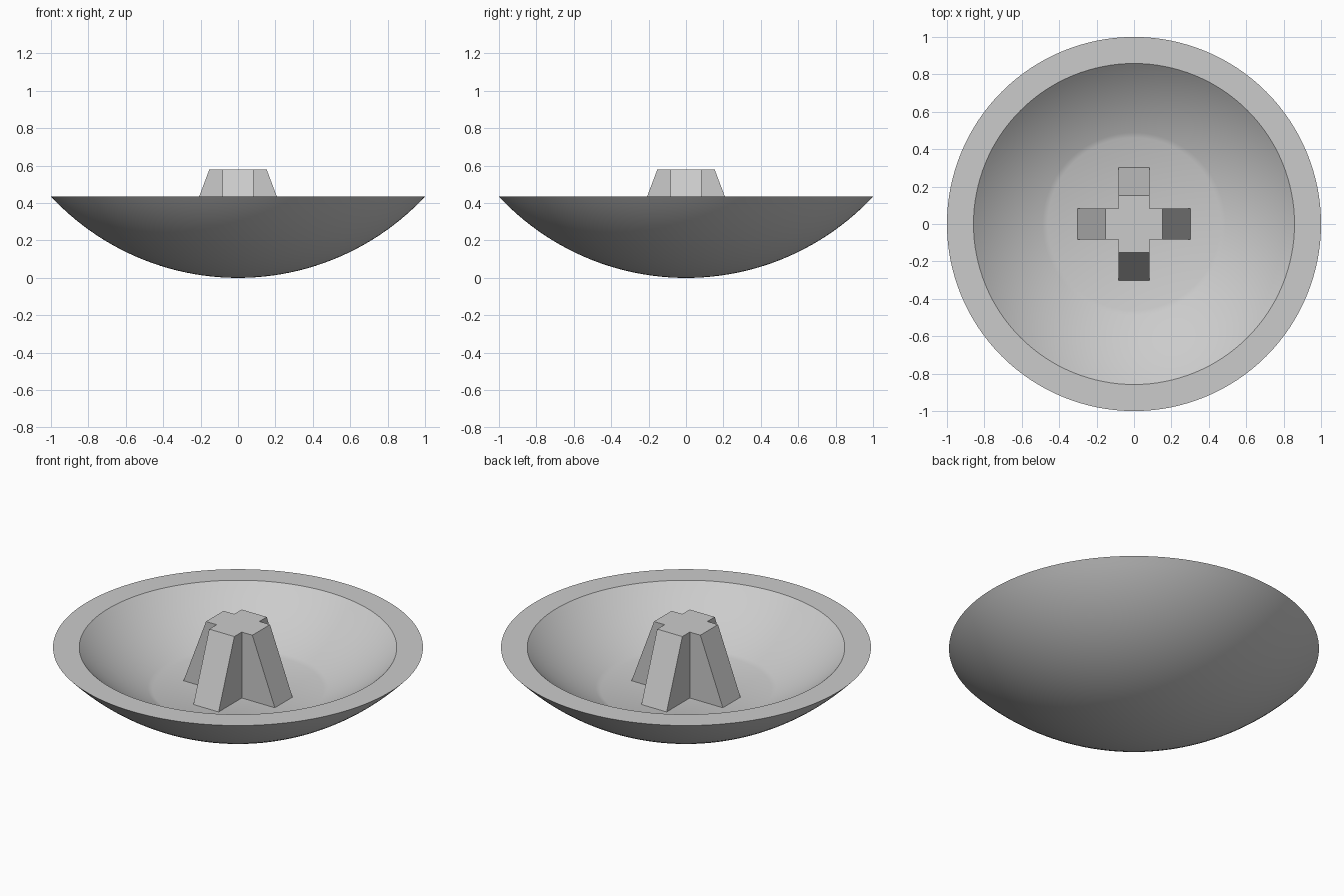
import bpy, bmesh, math

if "Cube" in bpy.data.objects:
    bpy.data.objects.remove(bpy.data.objects["Cube"])

grey = bpy.data.materials.new("plain_grey")
grey.diffuse_color = (0.6, 0.6, 0.6, 1)
grey.use_nodes = True
grey.node_tree.nodes["Principled BSDF"].inputs["Base Color"].default_value = grey.diffuse_color

SEGMENTS = 128
CENTRE_Z = 1.367     # shared centre of the inner and outer spheres
RIM_Z = 0.435
FLOOR_Z = 0.187
OUTER_R, INNER_R = 1.367, 1.267


def arc(radius, z_from, z_to, steps):
    """Points (r, z) on a sphere of given radius, between two heights."""
    a0 = math.acos(min(1, (CENTRE_Z - z_from) / radius))
    a1 = math.acos(min(1, (CENTRE_Z - z_to) / radius))
    angles = [a0 + (a1 - a0) * i / steps for i in range(steps + 1)]
    return [(radius * math.sin(a), CENTRE_Z - radius * math.cos(a)) for a in angles]


def finish(bm, name, smooth):
    bmesh.ops.remove_doubles(bm, verts=bm.verts, dist=1e-5)
    bmesh.ops.recalc_face_normals(bm, faces=bm.faces)
    mesh = bpy.data.meshes.new(name)
    bm.to_mesh(mesh)
    bm.free()
    obj = bpy.data.objects.new(name, mesh)
    bpy.context.collection.objects.link(obj)
    mesh.materials.append(grey)
    if smooth:
        bpy.ops.object.select_all(action='DESELECT')
        obj.select_set(True)
        bpy.context.view_layer.objects.active = obj
        bpy.ops.object.shade_smooth_by_angle(angle=math.radians(30))
    return obj


# Bowl: outer dome, flat rim, inner dome and flat floor, spun round z
profile = arc(OUTER_R, 0, RIM_Z, 24) + arc(INNER_R, RIM_Z, FLOOR_Z, 16) + [(0, FLOOR_Z)]
bm = bmesh.new()
verts = [bm.verts.new((r, 0, z)) for r, z in profile]
edges = [bm.edges.new(pair) for pair in zip(verts, verts[1:])]
bmesh.ops.spin(bm, geom=verts + edges, cent=(0, 0, 0), axis=(0, 0, 1),
               angle=math.tau, steps=SEGMENTS, use_merge=True)
finish(bm, "bowl", True)


# Cross-shaped post: arms taper inwards towards the top
def cross_ring(bm, reach, z, half=0.083):
    ring = []
    for q in range(4):
        c, s = math.cos(q * math.pi / 2), math.sin(q * math.pi / 2)
        for x, y in ((reach, -half), (reach, half), (half, half)):
            ring.append(bm.verts.new((x * c - y * s, x * s + y * c, z)))
    return ring


bm = bmesh.new()
low = cross_ring(bm, 0.302, FLOOR_Z - 0.002)
high = cross_ring(bm, 0.153, 0.58)
bm.faces.new(low)
bm.faces.new(high)
for i in range(12):
    j = (i + 1) % 12
    bm.faces.new((low[i], low[j], high[j], high[i]))
finish(bm, "cross_post", False)
